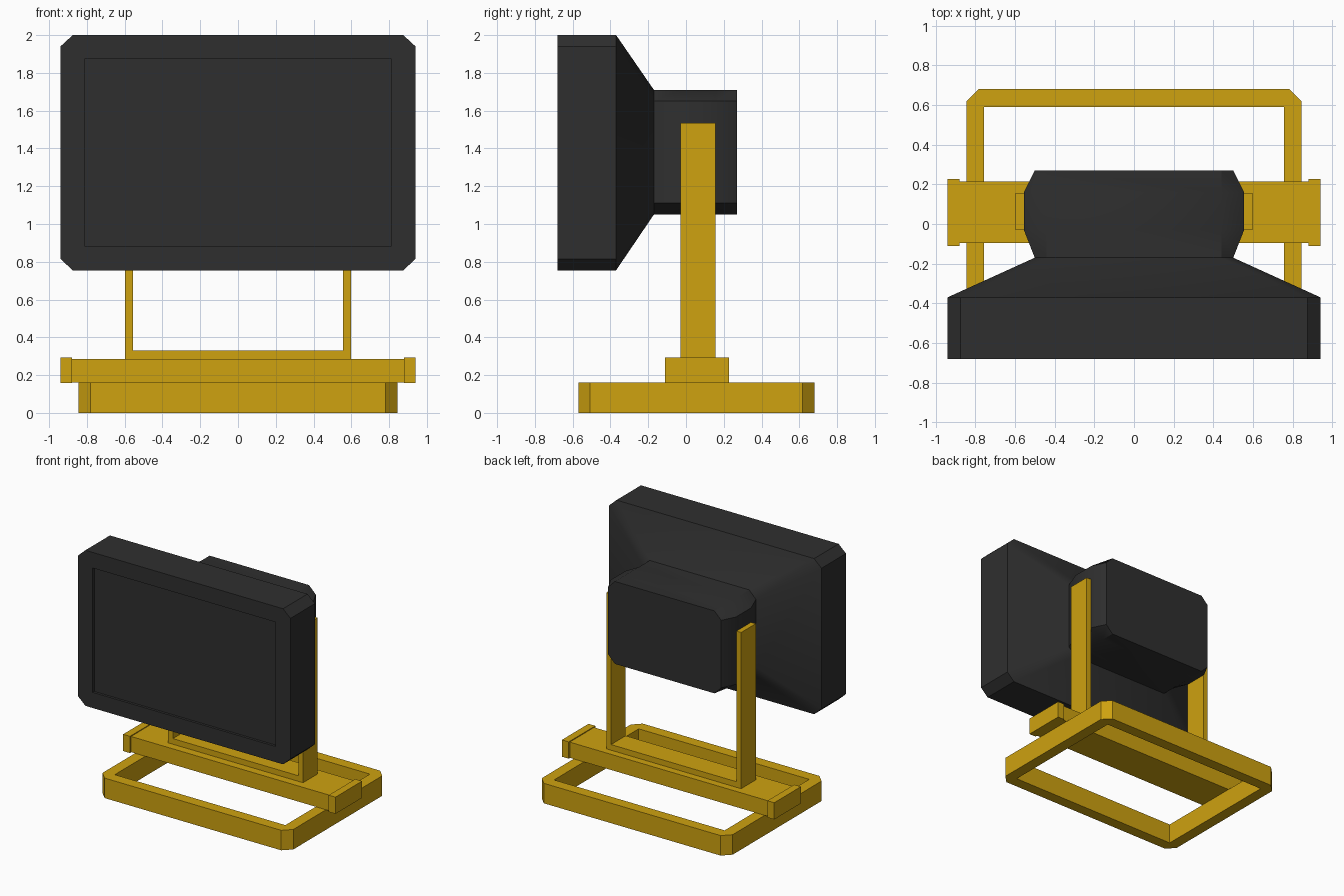
import bpy, bmesh, math

if "Cube" in bpy.data.objects:
    bpy.data.objects.remove(bpy.data.objects["Cube"])


def material(name, color):
    m = bpy.data.materials.new(name)
    m.diffuse_color = color
    m.use_nodes = True
    m.node_tree.nodes["Principled BSDF"].inputs["Base Color"].default_value = m.diffuse_color
    return m


yellow = material("yellow_paint", (0.62, 0.36, 0.005, 1))
dark = material("dark_plastic", (0.028, 0.028, 0.028, 1))


def ring(hw, lo, hi, cx, cz):
    """Chamfered rectangle as 8 points (a zero chamfer gives doubled corners)."""
    return [(hw - cx, lo), (hw, lo + cz), (hw, hi - cz), (hw - cx, hi),
            (cx - hw, hi), (-hw, hi - cz), (-hw, lo + cz), (cx - hw, lo)]


def finish(name, bm, mat):
    bmesh.ops.remove_doubles(bm, verts=bm.verts[:], dist=1e-5)
    bmesh.ops.recalc_face_normals(bm, faces=bm.faces[:])
    me = bpy.data.meshes.new(name)
    bm.to_mesh(me)
    bm.free()
    me.materials.append(mat)
    ob = bpy.data.objects.new(name, me)
    bpy.context.collection.objects.link(ob)
    return ob


def loft(name, rings, mat, closed=False):
    """Skin a list of 3D rings, capped at the ends or closed into a loop."""
    bm = bmesh.new()
    vs = [[bm.verts.new(p) for p in r] for r in rings]
    pairs = list(zip(vs, vs[1:])) + ([(vs[-1], vs[0])] if closed else [])
    for a, b in pairs:
        n = len(a)
        for i in range(n):
            j = (i + 1) % n
            bm.faces.new((a[i], a[j], b[j], b[i]))
    if not closed:
        bm.faces.new(vs[0])
        bm.faces.new(vs[-1])
    return finish(name, bm, mat)


def at_y(y, *args):
    return [(x, y, z) for x, z in ring(*args)]


def at_z(z, *args):
    return [(x, y, z) for x, y in ring(*args)]


# lamp head: recessed front pane, deep bezel, tapered back, bulging rear housing
screen = (0.81, 0.88, 1.875, 0, 0)
bezel = (0.94, 0.755, 2.0, 0.065, 0.06)
neck = (0.50, 1.05, 1.71, 0.06, 0.06)
bulge = (0.555, 1.05, 1.71, 0.115, 0.06)
head = loft("lamp_head", [
    at_y(-0.66, *screen), at_y(-0.68, *screen),
    at_y(-0.68, *bezel), at_y(-0.37, *bezel),
    at_y(-0.17, *neck), at_y(-0.03, *bulge),
    at_y(0.16, *bulge), at_y(0.27, *neck)], dark)

# floor frame: chamfered outside, square inside
outer = (0.845, -0.57, 0.68, 0.063, 0.063)
inner = (0.755, -0.48, 0.59, 0, 0)
loft("floor_frame", [at_z(0, *outer), at_z(0.16, *outer),
                     at_z(0.16, *inner), at_z(0, *inner)], yellow, closed=True)

# cross beam with slightly larger end caps
loft("cross_beam", [at_z(0.16, 0.88, -0.095, 0.213, 0, 0),
                    at_z(0.285, 0.88, -0.095, 0.213, 0, 0)], yellow)
for side, s in (("left", -1), ("right", 1)):
    rect = [(0.88, -0.11), (0.94, -0.11), (0.94, 0.227), (0.88, 0.227)]
    loft("beam_cap_" + side, [[(s * x, y, z) for x, y in rect]
                              for z in (0.158, 0.292)], yellow)

# U-shaped bracket holding the head
profile = [(-0.597, 0.285), (0.597, 0.285), (0.597, 1.535), (0.555, 1.535),
           (0.555, 0.33), (-0.555, 0.33), (-0.555, 1.535), (-0.597, 1.535)]
loft("u_bracket", [[(x, y, z) for x, z in profile] for y in (-0.03, 0.155)], yellow)

# soften the head where its faces meet at shallow angles
bpy.ops.object.select_all(action='DESELECT')
head.select_set(True)
bpy.context.view_layer.objects.active = head
bpy.ops.object.shade_smooth_by_angle(angle=math.radians(30))
